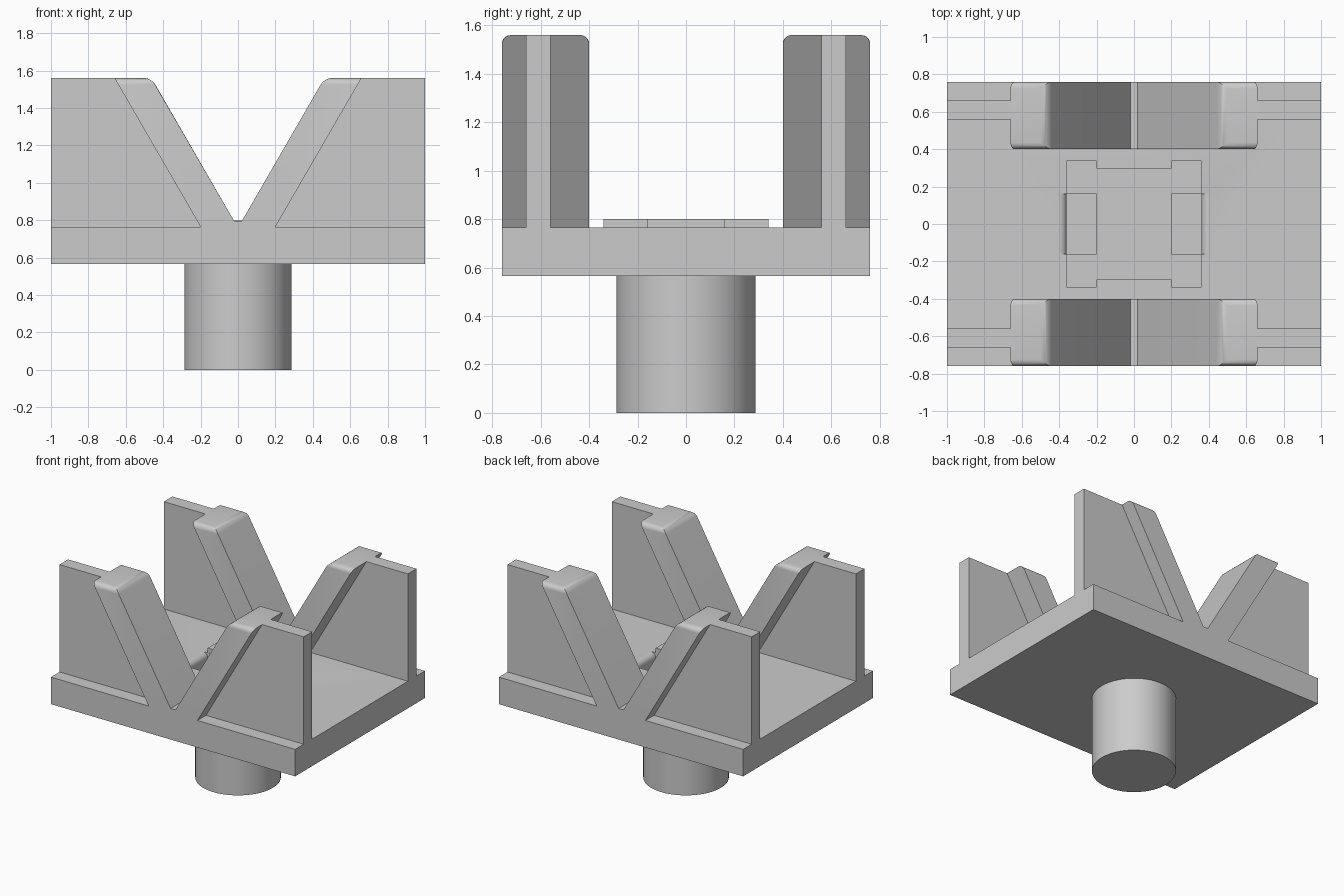
import bpy, bmesh
from math import sin, cos, pi, radians

cube = bpy.data.objects.get("Cube")
if cube:
    bpy.data.objects.remove(cube, do_unlink=True)

grey = bpy.data.materials.new("light grey")
grey.use_nodes = True
COLOUR = (0.6, 0.6, 0.6, 1)
grey.diffuse_color = COLOUR
grey.node_tree.nodes["Principled BSDF"].inputs["Base Color"].default_value = COLOUR

FLOOR, DECK, TOP = 0.565, 0.765, 1.56   # plate underside, plate top, wall top
HALF_X, HALF_Y = 1.0, 0.76


def finish(name, bm):
    """Turn a bmesh into a coloured, smooth-by-angle object."""
    bmesh.ops.recalc_face_normals(bm, faces=bm.faces[:])
    mesh = bpy.data.meshes.new(name)
    bm.to_mesh(mesh)
    bm.free()
    mesh.materials.append(grey)
    obj = bpy.data.objects.new(name, mesh)
    bpy.context.collection.objects.link(obj)
    bpy.ops.object.select_all(action='DESELECT')
    bpy.context.view_layer.objects.active = obj
    obj.select_set(True)
    bpy.ops.object.shade_smooth_by_angle(angle=radians(28))
    return obj


def extrude(points, axis, low, high):
    """Extrude a 2D outline along y (points are x, z) or z (points are x, y)."""
    bm = bmesh.new()
    place = (lambda a, b: (a, low, b)) if axis == 'y' else (lambda a, b: (a, b, low))
    face = bm.faces.new([bm.verts.new(place(a, b)) for a, b in points])
    moved = bmesh.ops.extrude_face_region(bm, geom=[face])["geom"]
    step = (0, high - low, 0) if axis == 'y' else (0, 0, high - low)
    bmesh.ops.translate(bm, vec=step,
                        verts=[v for v in moved if isinstance(v, bmesh.types.BMVert)])
    return bm


def mirrored(half):
    """Complete a right-hand outline with its mirror image in x."""
    return half + [(-x, b) for x, b in reversed(half)]


# Base plate with a strap channel that has rounded lips
plate = finish("base_plate", extrude(
    mirrored([(HALF_X, -HALF_Y), (HALF_X, HALF_Y)]), 'z', FLOOR, DECK))
LIP = 0.04
lip_arc = [(0.4 - LIP * cos(i * pi / 16), DECK - LIP + LIP * sin(i * pi / 16))
           for i in range(9)]
cutter = finish("channel_cutter", extrude(
    mirrored([(0.36, DECK - 0.1)] + lip_arc + [(0.4, DECK + 0.05)]), 'y', -0.16, 0.16))
cutter.hide_render = True
cut = plate.modifiers.new("channel", 'BOOLEAN')
cut.operation, cut.object, cut.solver = 'DIFFERENCE', cutter, 'EXACT'
bpy.context.view_layer.objects.active = plate
bpy.ops.object.modifier_apply(modifier=cut.name)
bpy.data.objects.remove(cutter, do_unlink=True)

# Raised centre pad, notched on all four sides, bridging the channel
finish("centre_pad", extrude(mirrored([
    (0.2, -0.30), (0.2, -0.34), (0.36, -0.34), (0.36, -0.16), (0.2, -0.16),
    (0.2, 0.16), (0.36, 0.16), (0.36, 0.34), (0.2, 0.34), (0.2, 0.30)]),
    'z', DECK, 0.80))

# Mounting post below the plate
post = bmesh.new()
bmesh.ops.create_cone(post, cap_ends=True, segments=64, radius1=0.287, radius2=0.287,
                      depth=FLOOR)
bmesh.ops.translate(post, vec=(0, 0, FLOOR / 2), verts=post.verts[:])
finish("mounting_post", post)

# Front and back V cradles with rounded tops, each braced by two thin webs
cradle = mirrored([(0.2, DECK), (0.66, TOP), (0.462, TOP), (0.02, 0.795)])
web = [(0.2, DECK), (HALF_X, DECK), (HALF_X, TOP), (0.66, TOP)]
for side, sign in (("front", -1), ("back", 1)):
    bm = extrude(cradle, 'y', sign * 0.40, sign * HALF_Y)
    top_edges = [e for e in bm.edges
                 if all(v.co.z > TOP - 0.001 for v in e.verts)
                 and not all(abs(v.co.x) > 0.6 for v in e.verts)]
    bmesh.ops.bevel(bm, geom=top_edges, offset=0.037, segments=6, profile=0.5,
                    affect='EDGES', clamp_overlap=True)
    finish(side + "_v_cradle", bm)
    for hand, flip in (("left", 1), ("right", -1)):
        finish(f"{side}_{hand}_web", extrude(
            [(flip * x, z) for x, z in web], 'y', sign * 0.56, sign * 0.66))
